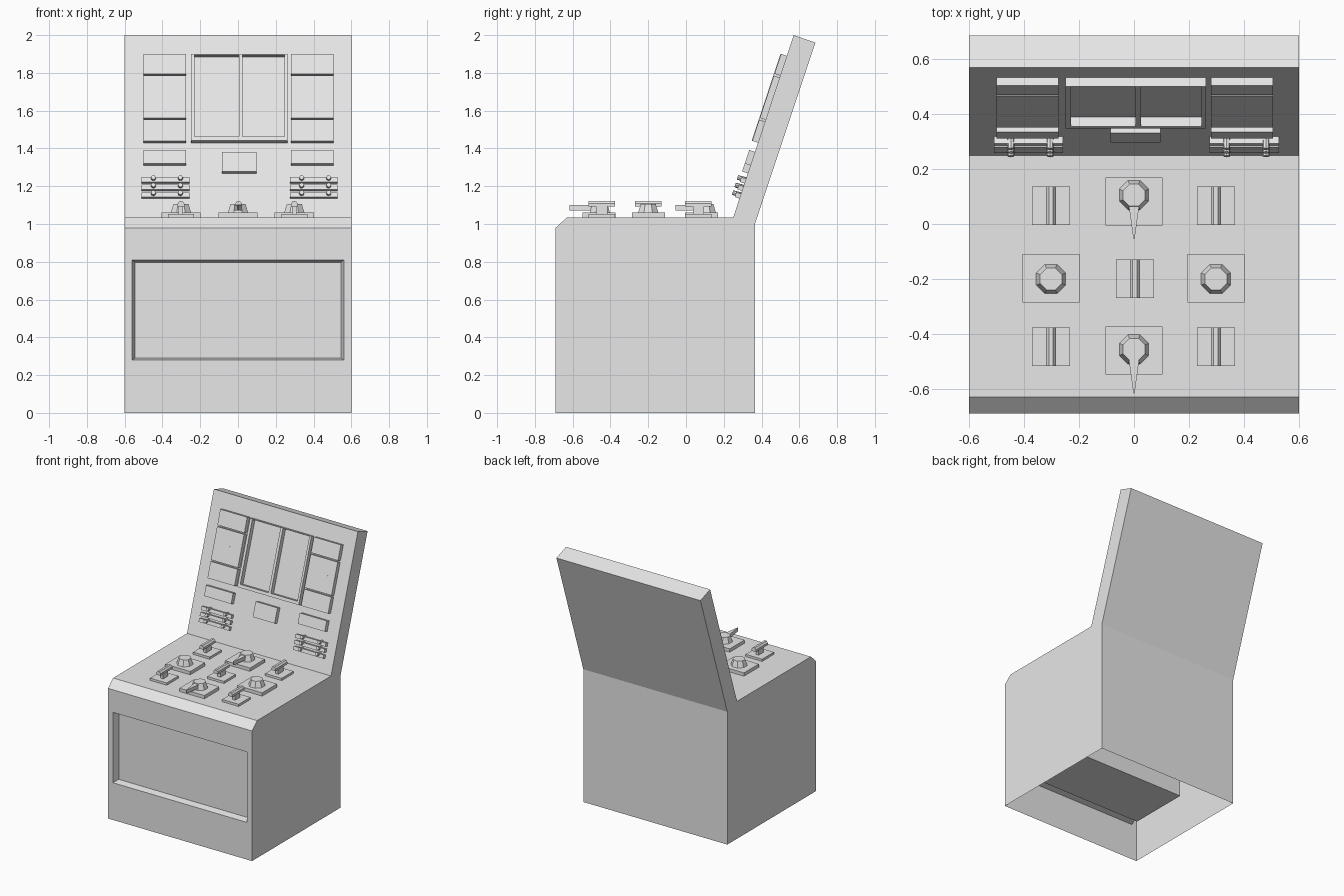
import bpy, bmesh, math
from mathutils import Matrix, Vector

cube = bpy.data.objects.get("Cube")
if cube:
    bpy.data.objects.remove(cube, do_unlink=True)

grey = bpy.data.materials.new("console_grey")
grey.use_nodes = True
GREY = (0.8, 0.8, 0.8, 1)
grey.diffuse_color = GREY
grey.node_tree.nodes["Principled BSDF"].inputs["Base Color"].default_value = GREY

DESK = 1.035                       # desk height
FOOT = Vector((0, 0.25, DESK))     # where the back panel meets the desk
UP = Vector((0, 0.32, 0.965)).normalized()
OUT = Vector((0, -UP.z, UP.y))     # outward normal of the back panel
PANEL = Matrix.Translation(FOOT) @ Matrix(((1, 0, 0), (0, UP.y, OUT.y), (0, UP.z, OUT.z))).to_4x4()


def finish(name, bm, matrix=None):
    if matrix:
        bm.transform(matrix)
    bmesh.ops.recalc_face_normals(bm, faces=bm.faces)
    mesh = bpy.data.meshes.new(name)
    bm.to_mesh(mesh)
    bm.free()
    mesh.materials.append(grey)
    obj = bpy.data.objects.new(name, mesh)
    bpy.context.collection.objects.link(obj)
    return obj


def add_box(bm, x0, x1, y0, y1, z0, z1):
    verts = bmesh.ops.create_cube(bm, size=1)["verts"]
    for v in verts:
        v.co = (x1 if v.co.x > 0 else x0, y1 if v.co.y > 0 else y0, z1 if v.co.z > 0 else z0)


def box(name, *bounds, matrix=None):
    bm = bmesh.new()
    add_box(bm, *bounds)
    return finish(name, bm, matrix)


def slope_span(z0, z1, t):
    """Panel distances whose visible outline runs from height z0 to z1."""
    return (z0 - DESK) / UP.z, (z1 - DESK - OUT.z * t) / UP.z


def plate(name, x0, x1, z0, z1, t=0.032):
    return box(name, x0, x1, *slope_span(z0, z1, t), 0, t, matrix=PANEL)


def prism(name, points, a, b, to_xyz):
    """Extrude a closed outline between a and b."""
    bm = bmesh.new()
    ends = [[bm.verts.new(to_xyz(p, q, d)) for p, q in points] for d in (a, b)]
    for ring in ends:
        bm.faces.new(ring)
    n = len(points)
    for i in range(n):
        j = (i + 1) % n
        bm.faces.new((ends[0][i], ends[0][j], ends[1][j], ends[1][i]))
    return finish(name, bm)


# Console body: side profile swept across the width, open underneath
profile = [(0.365, 0), (0.365, 1.0), (0.685, 1.96), (0.57, 2.0),
           (0.25, DESK), (-0.63, DESK), (-0.69, 0.98), (-0.69, 0)]
bm = bmesh.new()
right, left = [[bm.verts.new((x, y, z)) for y, z in profile] for x in (-0.6, 0.6)]
for side in (right, left):
    bm.faces.new([side[i] for i in (0, 1, 4, 5, 6, 7)])
    bm.faces.new(side[1:5])
for i in range(6):
    bm.faces.new((right[i], right[i + 1], left[i + 1], left[i]))


# Front recess: nested rectangular rings ending in a set-back panel
def ring(x, y, z0, z1):
    return [bm.verts.new(c) for c in ((-x, y, z0), (x, y, z0), (x, y, z1), (-x, y, z1))]


rings = [[right[7], left[7], left[6], right[6]],
         ring(0.56, -0.69, 0.28, 0.81), ring(0.545, -0.64, 0.29, 0.797)]
for outer, inner in zip(rings, rings[1:]):
    for i in range(4):
        j = (i + 1) % 4
        bm.faces.new((outer[i], outer[j], inner[j], inner[i]))
bm.faces.new(rings[-1])
finish("console_body", bm)
box("recess_housing", -0.56, 0.56, -0.635, -0.165, 0.28, 0.81)

# Central display frame with two openings
bm = bmesh.new()
low, high = slope_span(1.43, 1.90, 0.035)
sill, head = slope_span(1.452, 1.885, 0)
for x0, x1 in ((-0.25, -0.23), (0.005, 0.025), (0.245, 0.262)):
    add_box(bm, x0, x1, sill, head, 0, 0.035)
add_box(bm, -0.25, 0.262, low, sill, 0, 0.035)
add_box(bm, -0.25, 0.262, head, high, 0, 0.035)
finish("display_frame", bm, PANEL)
plate("centre_plate", -0.085, 0.097, 1.268, 1.382)

# Side columns of plates and the slider banks below them
for side, x0, x1, bar0, bar1 in (("right", -0.5, -0.275, -0.51, -0.258),
                                 ("left", 0.28, 0.505, 0.275, 0.527)):
    for k, (z0, z1) in enumerate(((1.785, 1.90), (1.67, 1.785), (1.552, 1.68), (1.43, 1.552))):
        plate(f"{side}_column_plate_{k}", x0, x1, z0, z1)
    plate(f"{side}_small_plate", x0, x1, 1.31, 1.392)
    for k in range(3):
        z = 1.135 + 0.04 * k
        plate(f"{side}_slider_bar_{k}", bar0, bar1, z, z + 0.033, 0.026)
        bm = bmesh.new()
        for x in (bar0 + 0.062, bar1 - 0.047):
            s = sum(slope_span(z, z + 0.04, 0.03)) / 2
            bmesh.ops.create_cone(bm, cap_ends=True, segments=8, radius1=0.015, radius2=0.012,
                                  depth=0.045, matrix=Matrix.Translation((x, s + 0.003, 0.0225)))
        finish(f"{side}_slider_knobs_{k}", bm, PANEL)


# Desk controls
def toggle(name, x, y):
    box(name + "_pad", x - 0.069, x + 0.069, y - 0.07, y + 0.07, DESK - 0.005, 1.052)
    box(name + "_stem", x - 0.012, x + 0.012, y - 0.03, y + 0.03, 1.05, 1.1)
    section = [(-0.018, 1.092), (0.018, 1.092), (0.018, 1.108), (0.008, 1.121),
               (-0.008, 1.121), (-0.018, 1.108)]
    prism(name + "_lever", section, y - 0.07, y + 0.07, lambda p, q, d: (x + p, d, q))


def dial(name, x, y, dial_y, pointer=False):
    box(name + "_pad", x - 0.104, x + 0.104, y - 0.088, y + 0.088, DESK - 0.005, 1.06)
    bm = bmesh.new()
    bmesh.ops.create_cone(bm, cap_ends=True, segments=8, radius1=0.058, radius2=0.043, depth=0.045,
                          matrix=Matrix.Translation((x, dial_y, 1.0825)) @ Matrix.Rotation(math.pi / 8, 4, "Z"))
    finish(name + "_knob", bm)
    if pointer:
        outline = [(-0.02, -0.03), (0.02, -0.03), (0.002, -0.16), (-0.002, -0.16)]
        prism(name + "_pointer", outline, 1.072, 1.1, lambda p, q, d: (x + p, dial_y + q, d))


toggle("centre_toggle", 0.003, -0.2)
for side, x in (("right", -0.302), ("left", 0.298)):
    toggle(f"{side}_rear_toggle", x, 0.066)
    toggle(f"{side}_front_toggle", x, -0.446)
    dial(f"{side}_dial", x, -0.198, -0.2)
dial("rear_pointer_dial", 0, 0.082, 0.105, True)
dial("front_pointer_dial", 0, -0.46, -0.456, True)
